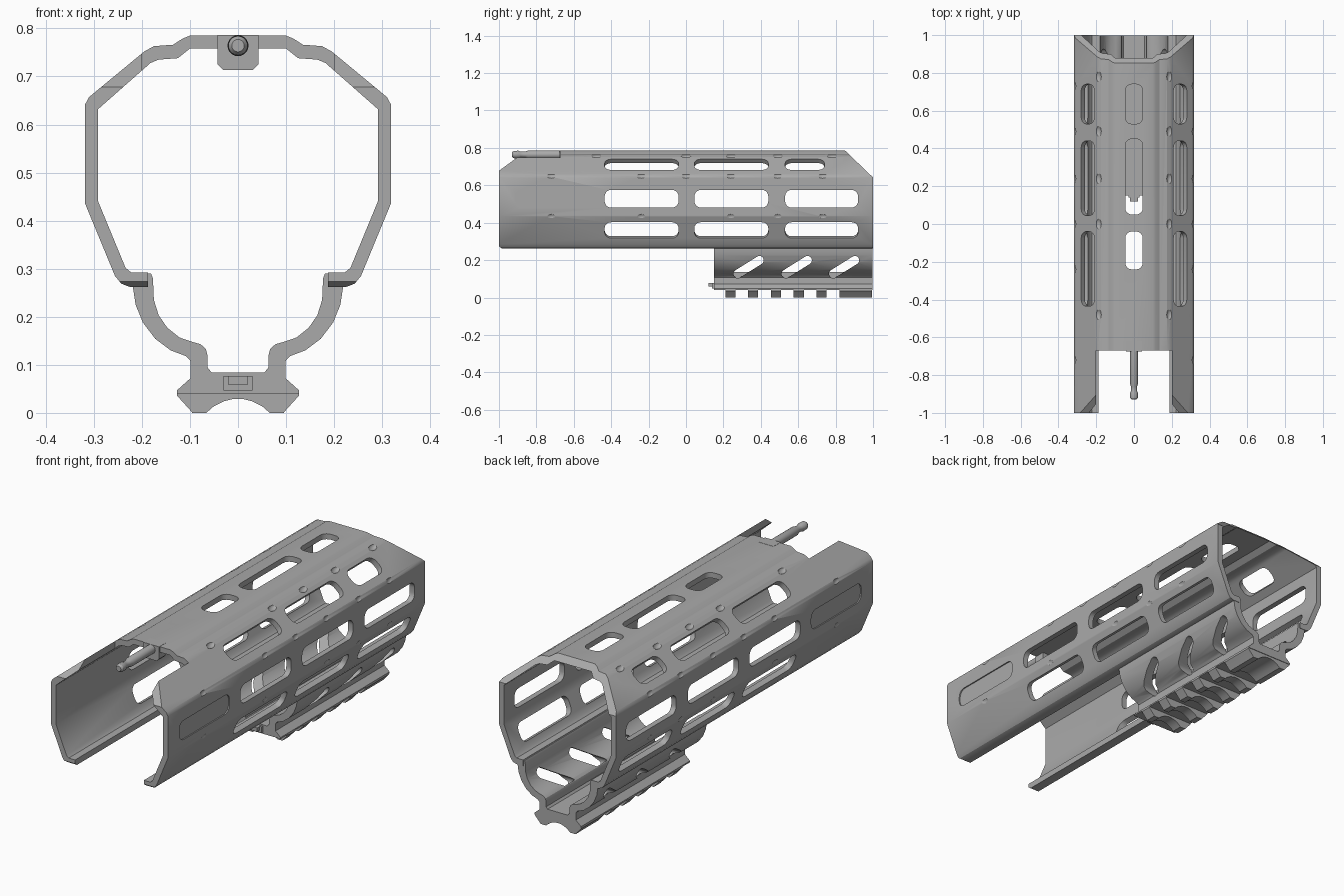
import bpy, bmesh
from math import sin, cos, pi
from mathutils import Matrix, Vector

cube = bpy.data.objects.get("Cube")
if cube:
    bpy.data.objects.remove(cube, do_unlink=True)

grey = bpy.data.materials.new("satin_grey")
grey.use_nodes = True
COLOUR = (0.4, 0.4, 0.4, 1)
grey.diffuse_color = COLOUR
grey.node_tree.nodes["Principled BSDF"].inputs["Base Color"].default_value = COLOUR


def prism(bm, pts, d0, d1, place):
    """Extrude a closed 2D outline between two depths; place maps (a, b, depth) to space."""
    rings = [[bm.verts.new(place(a, b, d)) for a, b in pts] for d in (d0, d1)]
    bm.faces.new(rings[0])
    bm.faces.new(rings[1][::-1])
    n = len(pts)
    for i in range(n):
        j = (i + 1) % n
        bm.faces.new((rings[0][i], rings[1][i], rings[1][j], rings[0][j]))


def along_y(x, z, y):
    return (x, y, z)


def along_x(y, z, x):
    return (x, y, z)


def make(name, bm):
    bmesh.ops.recalc_face_normals(bm, faces=bm.faces)
    mesh = bpy.data.meshes.new(name)
    bm.to_mesh(mesh)
    bm.free()
    mesh.materials.append(grey)
    obj = bpy.data.objects.new(name, mesh)
    bpy.context.collection.objects.link(obj)
    return obj


def activate(obj):
    bpy.ops.object.select_all(action='DESELECT')
    obj.select_set(True)
    bpy.context.view_layer.objects.active = obj


def smooth(obj):
    activate(obj)
    bpy.ops.object.shade_smooth_by_angle(angle=0.5)


def cut(obj, bm):
    cutter = make("cutter", bm)
    cutter.hide_render = True
    activate(obj)
    mod = obj.modifiers.new("cut", 'BOOLEAN')
    mod.operation = 'DIFFERENCE'
    mod.solver = 'EXACT'
    mod.use_self = True
    mod.object = cutter
    bpy.ops.object.modifier_apply(modifier=mod.name)
    bpy.data.objects.remove(cutter, do_unlink=True)


def mirrored(half):
    """Complete a right-hand half outline with its left-hand copy."""
    return half + [(-x, z) for x, z in reversed(half)]


def rounded_rect(length, width, r, steps=5):
    pts = []
    for k, (sx, sy) in enumerate(((1, 1), (-1, 1), (-1, -1), (1, -1))):
        for i in range(steps + 1):
            a = (k + i / steps) * pi / 2
            pts.append((sx * (length / 2 - r) + r * cos(a), sy * (width / 2 - r) + r * sin(a)))
    return pts


def slot(bm, y0, y1, width, centre, normal, depth=0.06):
    """Rounded slot cutter lying along y on the facet with this centre and normal (x, z)."""
    n = Vector((normal[0], 0, normal[1])).normalized()
    u = Vector((0, 1, 0))
    v = n.cross(u)
    c = Vector((centre[0], (y0 + y1) / 2, centre[1]))
    prism(bm, rounded_rect(y1 - y0, width, 0.034), -depth, 0.05,
          lambda a, b, d: c + u * a + v * b + n * d)


# Main shell: an open-bottomed faceted tube
outer = [(0.1, 0.785), (0.115, 0.779), (0.135, 0.766), (0.175, 0.763), (0.195, 0.752),
         (0.31, 0.657), (0.318, 0.642), (0.318, 0.435), (0.256, 0.285), (0.243, 0.269),
         (0.225, 0.262), (0.187, 0.262)]
inner = [(0.187, 0.292), (0.222, 0.292), (0.234, 0.302), (0.291, 0.44), (0.291, 0.632),
         (0.182, 0.728), (0.165, 0.735), (0.125, 0.738), (0.1, 0.758)]
bm = bmesh.new()
left = [(-x, z) for x, z in outer[::-1]]
left_in = [(-x, z) for x, z in inner[::-1]]
prism(bm, left + outer + inner + left_in, -1, 1, along_y)
shell = make("handguard_shell", bm)

# Open front notch, slanted front corners and raked rear end
bm = bmesh.new()
prism(bm, [(-0.2, 0.6), (0.2, 0.6), (0.2, 0.9), (-0.2, 0.9)], -1.1, -0.67, along_y)
cut(shell, bm)
bm = bmesh.new()
prism(bm, [(-1.1, 0.605), (-0.88, 0.765), (-0.88, 0.9), (-1.1, 0.9)], -0.5, 0.5, along_x)
prism(bm, [(0.85, 0.786), (1.05, 0.594), (1.05, 0.9), (0.85, 0.9)], -0.5, 0.5, along_x)
prism(bm, [(-1.1, 0.2), (-0.975, 0.2), (-0.975, 0.255), (-1.1, 0.345)], -0.5, 0.5, along_x)
cut(shell, bm)

# Accessory slots on every facet, with a shallow blind one at the front of each side
bm = bmesh.new()
LONG = [(-0.435, -0.04), (0.045, 0.44), (0.53, 0.92)]
for y0, y1 in [(-0.24, -0.04), (0.05, 0.45), (0.53, 0.74)]:
    slot(bm, y0, y1, 0.092, (0, 0.785), (0, 1))
for s in (1, -1):
    for y0, y1 in LONG:
        slot(bm, y0, y1, 0.094, (s * 0.318, 0.528), (s, 0))
        slot(bm, y0, y1, 0.092, (s * 0.287, 0.36), (s * 0.92, -0.38))
    for y0, y1 in LONG[:2] + [(0.53, 0.74)]:
        slot(bm, y0, y1, 0.09, (s * 0.245, 0.711), (s * 0.637, 0.771))
    slot(bm, -0.91, -0.52, 0.094, (s * 0.318, 0.528), (s, 0), 0.006)
cut(shell, bm)

# Small scalloped dimples along the long edges
bm = bmesh.new()
EDGES = [((0.192, 0.767), (-0.48, 0, 0.24, 0.49, 0.78)),
         ((0.327, 0.655), (-0.72, -0.24, 0, 0.24, 0.49, 0.73)),
         ((0.332, 0.431), (-0.72, -0.24, 0.24, 0.49, 0.73))]
for s in (1, -1):
    for (x, z), places in EDGES:
        for y in places:
            m = Matrix.Translation((s * x, y, z)) @ Matrix.Diagonal((1, 1.7, 1, 1))
            bmesh.ops.create_uvsphere(bm, u_segments=12, v_segments=8, radius=0.02, matrix=m)
cut(shell, bm)
smooth(shell)

# Lower trough, narrowing into the rail base
trough_out = [(0.127, 0.04), (0.127, 0.047), (0.099, 0.072), (0.099, 0.108), (0.108, 0.118),
              (0.14, 0.13), (0.172, 0.154), (0.198, 0.188), (0.213, 0.225), (0.219, 0.264),
              (0.219, 0.288)]
trough_in = [(0.181, 0.29), (0.177, 0.28), (0.175, 0.235), (0.165, 0.203), (0.147, 0.177),
             (0.122, 0.157), (0.096, 0.148), (0.078, 0.143), (0.067, 0.133), (0.063, 0.118),
             (0.063, 0.094), (0.055, 0.084)]
bm = bmesh.new()
prism(bm, mirrored(trough_out + trough_in), 0.15, 0.998, along_y)
trough = make("lower_trough", bm)

# Slanted vents through both trough walls
bm = bmesh.new()
direction = Vector((0.115, 0.072)).normalized()
side = Vector((-direction.y, direction.x))
for yc in (0.335, 0.592, 0.845):
    for s in (1, -1):
        c = Vector((yc, 0.163))
        pts = [c + direction * a + side * b for a, b in rounded_rect(0.182, 0.046, 0.0225)]
        prism(bm, [tuple(p) for p in pts], s * 0.07, s * 0.3, along_x)
cut(trough, bm)
smooth(trough)

# Rail teeth with an arched underside
tooth = [(0.127, 0.044), (0.127, 0.036), (0.098, 0.004), (0.095, 0), (0.066, 0),
         (0.05, 0.014), (0.03, 0.024), (0.01, 0.029)]
bm = bmesh.new()
for y0, y1 in [(0.21 + 0.122 * i, 0.264 + 0.122 * i) for i in range(5)] + [(0.82, 0.995)]:
    prism(bm, mirrored(tooth), y0, y1, along_y)
smooth(make("rail_teeth", bm))

# Small stop at the front of the rail
bm = bmesh.new()
prism(bm, mirrored([(0.03, 0.047), (0.03, 0.077)]), 0.14, 0.16, along_y)
prism(bm, mirrored([(0.02, 0.058), (0.02, 0.077)]), 0.12, 0.145, along_y)
make("rail_stop", bm)

# Block holding the front pin
bm = bmesh.new()
prism(bm, mirrored([(0.03, 0.713), (0.043, 0.726), (0.043, 0.786)]), -0.675, -0.62, along_y)
make("pin_block", bm)

# Front pin: a turned rod with a groove near its tip
bm = bmesh.new()
PROFILE = [(-0.93, 0.013), (-0.92, 0.02), (-0.895, 0.021), (-0.885, 0.016), (-0.86, 0.016),
           (-0.845, 0.022), (-0.65, 0.022)]
SIDES = 20
rings = []
for y, r in PROFILE:
    rings.append([bm.verts.new((r * cos(2 * pi * i / SIDES), y, 0.764 + r * sin(2 * pi * i / SIDES)))
                  for i in range(SIDES)])
for a, b in zip(rings, rings[1:]):
    for i in range(SIDES):
        j = (i + 1) % SIDES
        bm.faces.new((a[i], a[j], b[j], b[i]))
bm.faces.new(rings[0])
bm.faces.new(rings[-1])
smooth(make("front_pin", bm))
